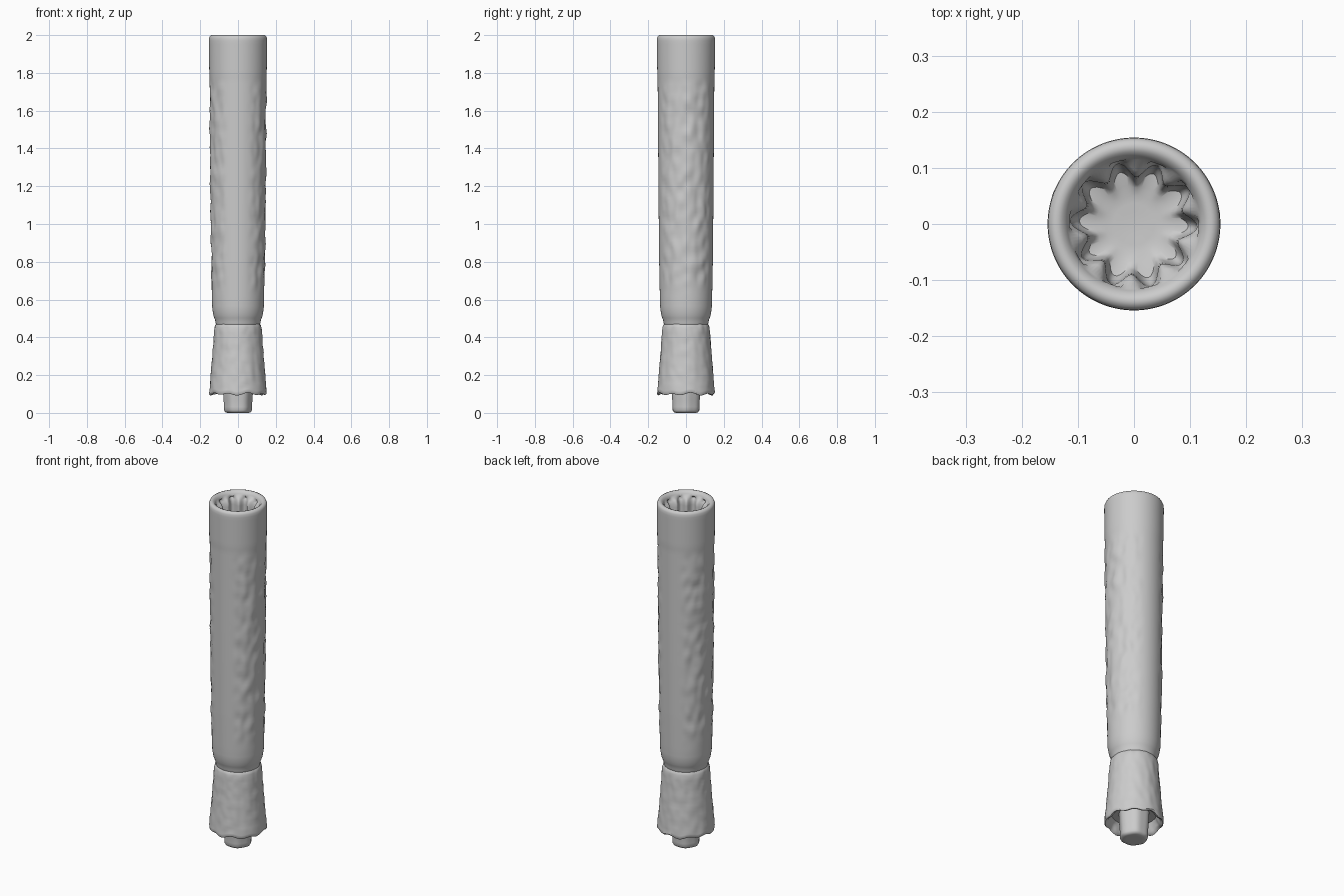
import bpy, bmesh, math
from mathutils import Vector, noise

if "Cube" in bpy.data.objects:
    bpy.data.objects.remove(bpy.data.objects["Cube"])

grey = bpy.data.materials.new("plain grey")
grey.diffuse_color = (0.6, 0.6, 0.6, 1)
grey.use_nodes = True
grey.node_tree.nodes["Principled BSDF"].inputs["Base Color"].default_value = grey.diffuse_color


def smoothstep(a, b, v):
    t = max(0.0, min(1.0, (v - a) / (b - a)))
    return t * t * (3 - 2 * t)


def densify(profile, step):
    """Split long profile segments so that surface relief has enough points."""
    out = []
    for (r0, z0), (r1, z1) in zip(profile, profile[1:]):
        n = max(1, math.ceil(math.hypot(r1 - r0, z1 - z0) / step))
        out += [(r0 + (r1 - r0) * i / n, z0 + (z1 - z0) * i / n) for i in range(n)]
    return out + [profile[-1]]


def lathe(name, profile, relief, segments=120, step=0.02):
    """Turn a profile whose ends are closed on the axis; relief moves each point."""
    bm = bmesh.new()
    pts = densify(profile, step)
    rings = []
    for i, (r, z) in enumerate(pts):
        t = i / (len(pts) - 1)
        ring = []
        for k in range(segments):
            a = math.tau * k / segments
            rr, zz = relief(r, z, a, t)
            ring.append(bm.verts.new((rr * math.cos(a), rr * math.sin(a), zz)))
        rings.append(ring)
    for lo, hi in zip(rings, rings[1:]):
        for k in range(segments):
            j = (k + 1) % segments
            bm.faces.new((lo[k], lo[j], hi[j], hi[k]))
    bm.faces.new(rings[0][::-1])
    bm.faces.new(rings[-1])
    bmesh.ops.recalc_face_normals(bm, faces=bm.faces)
    mesh = bpy.data.meshes.new(name)
    bm.to_mesh(mesh)
    bm.free()
    obj = bpy.data.objects.new(name, mesh)
    bpy.context.collection.objects.link(obj)
    mesh.materials.append(grey)
    bpy.context.view_layer.objects.active = obj
    obj.select_set(True)
    bpy.ops.object.shade_smooth_by_angle(angle=math.radians(50))
    obj.select_set(False)
    return obj


# Handle tube: worn relief on the flanks, smooth strips front and back, toothed socket on top
def handle_relief(r, z, a, t):
    if r > 0.125 and 0.55 < z < 1.8:
        flank = smoothstep(0.3, 0.75, abs(math.cos(a)))
        band = smoothstep(0.6, 0.75, z) * (1 - smoothstep(1.7, 1.78, z))
        p = Vector((math.cos(a) * 3.5, math.sin(a) * 3.5, z * 17))
        r += 0.007 * flank * band * noise.noise(p)
    elif z > 1.8 and r < 0.112:
        # ten rounded teeth, fading toward the socket floor centre
        fade = smoothstep(0.06, 0.09, r)
        r += fade * 0.013 * math.cos(10 * a + 0.5) + fade * 0.003 * math.sin(3 * a)
    return r, z


handle = [(0.02, 0.44), (0.105, 0.44), (0.117, 0.47), (0.121, 0.49), (0.130, 0.515),
          (0.136, 0.55), (0.138, 0.60), (0.142, 0.80), (0.145, 1.1), (0.148, 1.5),
          (0.150, 1.76), (0.152, 1.80), (0.154, 1.97), (0.153, 1.985), (0.148, 1.996),
          (0.138, 2.0), (0.128, 1.997), (0.119, 1.985), (0.111, 1.965),
          (0.100, 1.945), (0.097, 1.87), (0.085, 1.845), (0.05, 1.835), (0.01, 1.833)]
lathe("handle", handle, handle_relief)


# Flared sleeve: rough wrapped surface with a ragged lower hem and a recess beneath
def sleeve_relief(r, z, a, t):
    if r > 0.11:
        p = Vector((math.cos(a) * 4, math.sin(a) * 4, z * 26))
        r += 0.003 * noise.noise(p)
    if z < 0.13 and r > 0.10:
        z += 0.005 * math.sin(9 * a) + 0.003 * math.sin(5 * a + 1)
    return r, z


sleeve = [(0.03, 0.475), (0.110, 0.475), (0.121, 0.465), (0.126, 0.44), (0.133, 0.34),
          (0.142, 0.23), (0.151, 0.12), (0.153, 0.105), (0.148, 0.099),
          (0.136, 0.103), (0.125, 0.125), (0.115, 0.15), (0.03, 0.155)]
lathe("flared_sleeve", sleeve, sleeve_relief)


# Bottom stub: slightly lobed plug
def stub_relief(r, z, a, t):
    return r * (1 + 0.025 * math.cos(6 * a)), z


stub = [(0.01, 0.0), (0.055, 0.0), (0.066, 0.004), (0.072, 0.014),
        (0.073, 0.05), (0.076, 0.09), (0.080, 0.17), (0.01, 0.17)]
lathe("bottom_stub", stub, stub_relief, segments=72)
